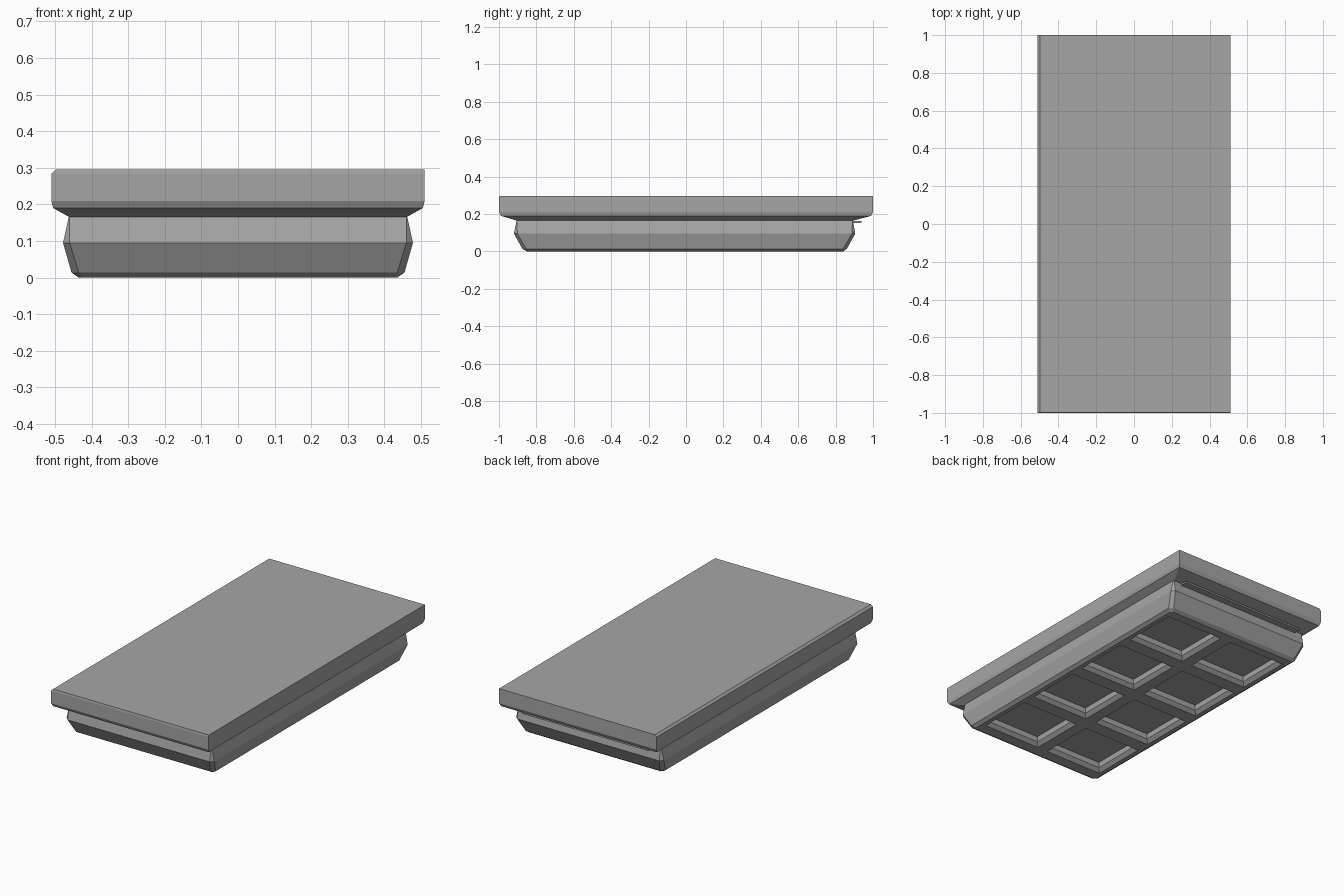
import bpy
import bmesh

if "Cube" in bpy.data.objects:
    bpy.data.objects.remove(bpy.data.objects["Cube"], do_unlink=True)

grey = bpy.data.materials.new("plain_grey")
grey.use_nodes = True
colour = (0.38, 0.38, 0.38, 1)
grey.diffuse_color = colour
grey.node_tree.nodes["Principled BSDF"].inputs["Base Color"].default_value = colour


def ring(bm, x0, x1, y0, y1, z, cut):
    """Rectangle with optionally clipped corners."""
    if cut:
        pts = [(x0 + cut, y0), (x1 - cut, y0), (x1, y0 + cut), (x1, y1 - cut),
               (x1 - cut, y1), (x0 + cut, y1), (x0, y1 - cut), (x0, y0 + cut)]
    else:
        pts = [(x0, y0), (x1, y0), (x1, y1), (x0, y1)]
    return [bm.verts.new((x, y, z)) for x, y in pts]


def loft(bm, sections):
    """Closed solid through a stack of rings, lowest first."""
    rings = [ring(bm, *s) for s in sections]
    bm.faces.new(rings[0][::-1])
    bm.faces.new(rings[-1])
    for low, high in zip(rings, rings[1:]):
        n = len(low)
        for i in range(n):
            j = (i + 1) % n
            bm.faces.new((low[i], low[j], high[j], high[i]))


def make(name, solids):
    bm = bmesh.new()
    for sections in solids:
        loft(bm, sections)
    bmesh.ops.recalc_face_normals(bm, faces=bm.faces)
    mesh = bpy.data.meshes.new(name)
    bm.to_mesh(mesh)
    bm.free()
    mesh.materials.append(grey)
    obj = bpy.data.objects.new(name, mesh)
    bpy.context.collection.objects.link(obj)
    return obj


# Top slab: undercut below, one bevelled long edge above
make("top_slab", [[
    (-0.46, 0.46, -0.905, 0.895, 0.165, 0),
    (-0.505, 0.505, -0.99, 0.99, 0.19, 0),
    (-0.51, 0.51, -1, 1, 0.21, 0),
    (-0.51, 0.51, -1, 1, 0.283, 0),
    (-0.498, 0.51, -0.998, 1, 0.295, 0),
]])

# Base body with clipped corners
base = make("base_body", [[
    (-0.435, 0.435, -0.85, 0.84, 0, 0.01),
    (-0.455, 0.455, -0.875, 0.86, 0.014, 0.02),
    (-0.478, 0.478, -0.92, 0.905, 0.095, 0.018),
    (-0.462, 0.462, -0.905, 0.892, 0.168, 0.002),
]])

# Two by four chamfered recesses in the underside
recesses = []
for x in (-0.222, 0.222):
    for row in range(4):
        y = -0.621 + 0.414 * row
        steps = ((0.02, -0.02), (-0.02, 0.02), (-0.023, 0.05))
        recesses.append([(x - 0.188 - g, x + 0.188 + g,
                          y - 0.166 - g, y + 0.166 + g, z, 0) for g, z in steps])
cutter = make("recess_cutter", recesses)
cutter.hide_render = True
mod = base.modifiers.new("recesses", "BOOLEAN")
mod.operation = "DIFFERENCE"
mod.solver = "EXACT"
mod.object = cutter
bpy.context.view_layer.objects.active = base
bpy.ops.object.modifier_apply(modifier=mod.name)
bpy.data.objects.remove(cutter, do_unlink=True)

# Thin ledge along the back
make("back_ledge", [[(-0.41, 0.41, 0.88, 0.937, z, 0) for z in (0.152, 0.162)]])
